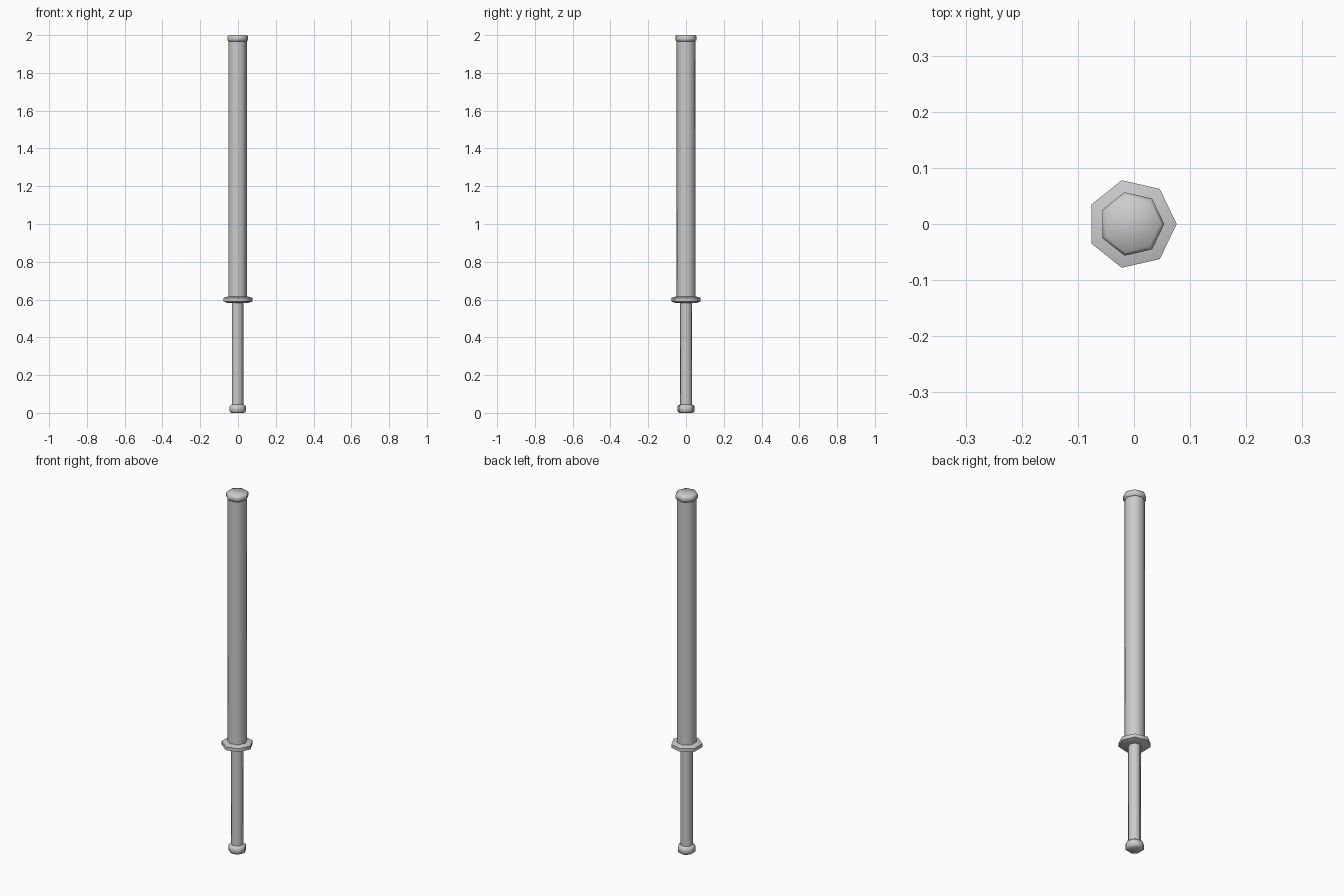
import bpy, math

if "Cube" in bpy.data.objects:
    bpy.data.objects.remove(bpy.data.objects["Cube"])

SIDES = 7
CX = -0.004  # centres the seven-sided outline on x = 0


def turned(name, profile):
    """Seven-sided turned part from (radius, z) pairs, capped at both ends."""
    verts = [(CX + r * math.cos(2 * math.pi * i / SIDES),
              r * math.sin(2 * math.pi * i / SIDES), z)
             for r, z in profile for i in range(SIDES)]
    faces = [tuple(reversed(range(SIDES)))]
    for k in range(len(profile) - 1):
        a, b = k * SIDES, (k + 1) * SIDES
        for i in range(SIDES):
            j = (i + 1) % SIDES
            faces.append((a + i, a + j, b + j, b + i))
    top = (len(profile) - 1) * SIDES
    faces.append(tuple(range(top, top + SIDES)))
    mesh = bpy.data.meshes.new(name)
    mesh.from_pydata(verts, [], faces)
    obj = bpy.data.objects.new(name, mesh)
    bpy.context.collection.objects.link(obj)
    bpy.context.view_layer.objects.active = obj
    obj.select_set(True)
    bpy.ops.object.shade_smooth_by_angle(angle=math.radians(55))
    obj.select_set(False)
    return obj


# end knob of the grip
turned("pommel", [(0.036, 0), (0.046, 0.008), (0.046, 0.036), (0.033, 0.045)])
# thin grip
turned("grip", [(0.032, 0.03), (0.032, 0.6)])
# wide collar between grip and shaft
turned("guard", [(0.06, 0.583), (0.08, 0.59), (0.08, 0.609), (0.052, 0.617)])
# long thick shaft
turned("shaft", [(0.051, 0.6), (0.051, 1.975)])
# slightly wider tip
turned("tip_cap", [(0.051, 1.966), (0.058, 1.974), (0.058, 1.992), (0.051, 2.0)])
